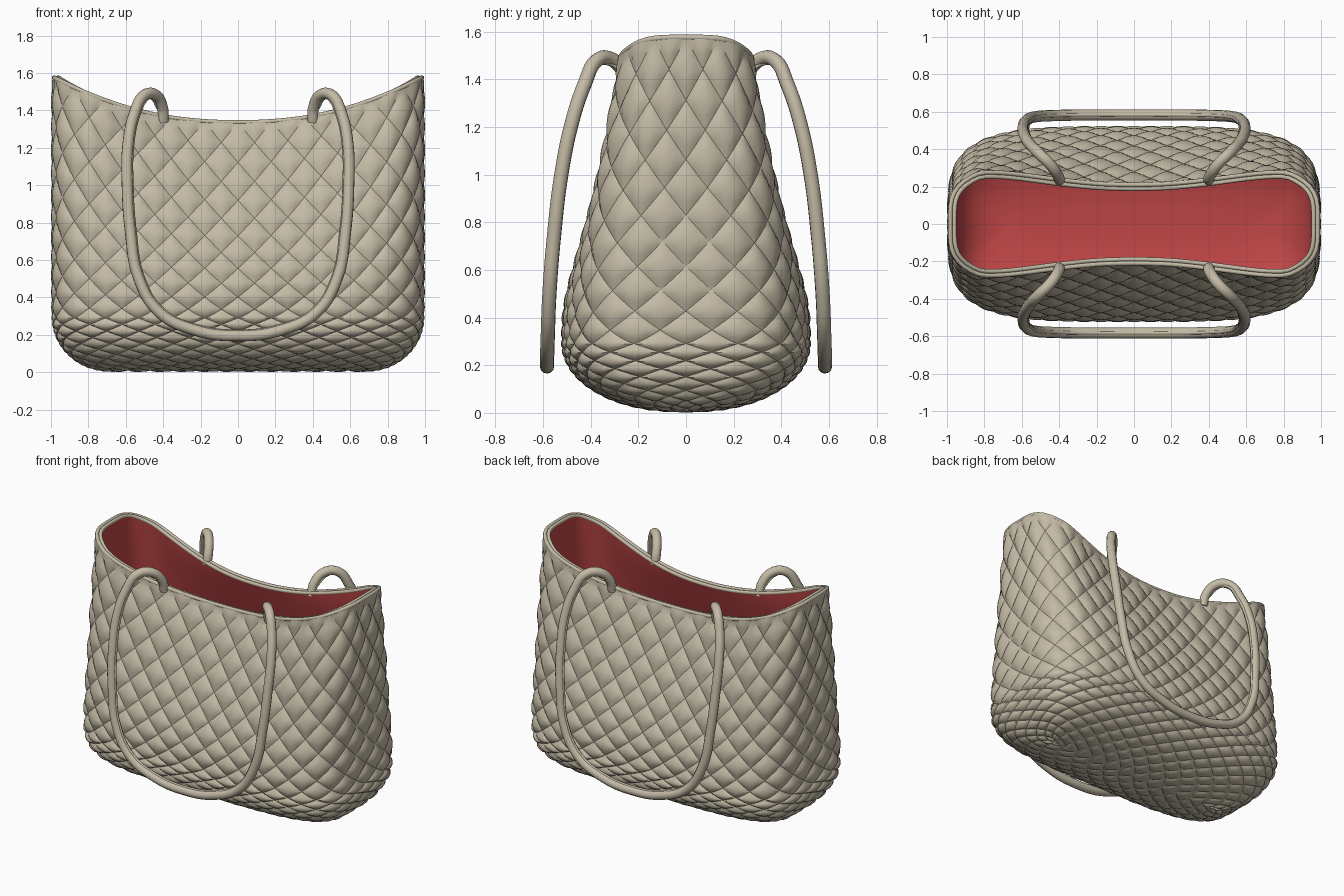
import bpy, bmesh, math
from mathutils import Vector

if "Cube" in bpy.data.objects:
    bpy.data.objects.remove(bpy.data.objects["Cube"])

N, BOT, WALL, K = 28, 6, 6, 8          # diamonds round, bottom rows, wall rows, samples per diamond
ZB = 0.29                              # height where the round base meets the walls


def material(name, rgb):
    m = bpy.data.materials.new(name)
    m.diffuse_color = (*rgb, 1)
    m.use_nodes = True
    m.node_tree.nodes["Principled BSDF"].inputs["Base Color"].default_value = m.diffuse_color
    return m


LEATHER = material("leather", (0.55, 0.495, 0.38))
RED = material("red_lining", (0.52, 0.06, 0.06))


# Evenly spaced points round a unit superellipse cross-section
def unit_section(count, n=4.0):
    raw, steps = [], 8000
    for i in range(steps + 1):
        a = 2 * math.pi * i / steps
        a -= math.sin(4 * a) / 4 + math.pi / 2      # denser samples at the flat middles
        c, s = math.cos(a), math.sin(a)
        raw.append((math.copysign(abs(c) ** (2 / n), c), math.copysign(abs(s) ** (2 / n), s)))
    length = [0]
    for p, q in zip(raw, raw[1:]):
        length.append(length[-1] + math.hypot(q[0] - p[0], 0.42 * (q[1] - p[1])))
    out, j = [], 0
    for i in range(count):
        want = length[-1] * i / count
        while length[j + 1] < want:
            j += 1
        f = (want - length[j]) / max(1e-9, length[j + 1] - length[j])
        out.append(tuple(p + (q - p) * f for p, q in zip(raw[j], raw[j + 1])))
    return out


# Half depth of the bag at a height: full near the base, tapering to the rim
def depth(z):
    d = z - 0.42
    return 0.513 - 0.178 * (d + math.sqrt(d * d + 0.02)) / 2


# Bag surface: v runs from the centre line of the base up to the rim
def surface(cx, cy, v):
    if v < BOT:
        ang = math.pi / 2 * v / BOT
        s = math.sin(ang) ** 0.88
        return Vector((cx * (0.66 + 0.32 * s), cy * depth(ZB) * s,
                       0.012 + (ZB - 0.012) * (1 - math.cos(ang))))
    rim = 1.335 + 0.24 * abs(cx) ** 2.2
    z = ZB + (rim - ZB) * ((v - BOT) / WALL) ** 1.25
    pinch = 0.41 * min(1, max(0, z - 0.42) / 0.92) ** 1.5 * max(0, 1 - (cx / 0.84) ** 2)
    return Vector((0.98 * cx, cy * depth(z) * (1 - pinch), z))


def shell(name, k, offset, mat, flip=False):
    nu, nv = N * k, (BOT + WALL) * k
    sec = unit_section(nu)
    bm = bmesh.new()
    rows = [[bm.verts.new(surface(cx, cy, j / k)) for cx, cy in sec] for j in range(nv + 1)]
    for j in range(nv):
        for i in range(nu):
            a, b = rows[j][i], rows[j][(i + 1) % nu]
            c, d = rows[j + 1][(i + 1) % nu], rows[j + 1][i]
            # split quads along the diagonal stitch lines
            if (i - j) % k == 0:
                tris = ((a, b, c), (a, c, d))
            elif (i + j + 1) % k == 0:
                tris = ((a, b, d), (b, c, d))
            else:
                tris = ((a, b, c, d),)
            for t in tris:
                bm.faces.new(t)
    bm.normal_update()
    moves = []
    for j, row in enumerate(rows):
        for i, vert in enumerate(row):
            moves.append((vert, vert.normal * offset(i / k, j / k)))
    for vert, m in moves:
        vert.co += m
    rim = [v.co.copy() for v in rows[-1]]
    bmesh.ops.remove_doubles(bm, verts=bm.verts, dist=0.0005)
    if flip:
        bmesh.ops.reverse_faces(bm, faces=bm.faces)
    me = bpy.data.meshes.new(name)
    bm.to_mesh(me)
    bm.free()
    me.materials.append(mat)
    ob = bpy.data.objects.new(name, me)
    bpy.context.collection.objects.link(ob)
    bpy.ops.object.select_all(action='DESELECT')
    ob.select_set(True)
    bpy.context.view_layer.objects.active = ob
    bpy.ops.object.shade_smooth_by_angle(angle=math.radians(35))
    return rim


# Padded diamond height between the stitch lines, evened out along the rim
def quilt(n, v):
    amp = 0.011 + 0.009 * min(1, max(0, (v - 3) / (BOT - 2)))
    puff = amp * abs(math.sin(math.pi * (n + v)) * math.sin(math.pi * (n - v))) ** 0.5
    f = min(1, (BOT + WALL - v) / 0.25)
    return puff * f + 0.012 * (1 - f)


def tube(name, pts, radius, mat, cyclic=False):
    cu = bpy.data.curves.new(name, 'CURVE')
    cu.dimensions = '3D'
    cu.bevel_depth, cu.bevel_resolution, cu.resolution_u = radius, 4, 8
    cu.use_fill_caps = True
    sp = cu.splines.new('POLY' if cyclic else 'BEZIER')
    if cyclic:
        sp.points.add(len(pts) - 1)
        for p, co in zip(sp.points, pts):
            p.co = (*co, 1)
        sp.use_cyclic_u = True
    else:
        sp.bezier_points.add(len(pts) - 1)
        for p, co in zip(sp.bezier_points, pts):
            p.co = co
            p.handle_left_type = p.handle_right_type = 'AUTO'
    cu.materials.append(mat)
    ob = bpy.data.objects.new(name, cu)
    bpy.context.collection.objects.link(ob)
    bpy.ops.object.select_all(action='DESELECT')
    ob.select_set(True)
    bpy.context.view_layer.objects.active = ob
    bpy.ops.object.convert(target='MESH')
    bpy.ops.object.shade_smooth_by_angle(angle=math.radians(50))


# Quilted outside, red inside and double piping round the rim
outer = shell("quilted_body", K, quilt, LEATHER)
inner = shell("lining", 4, lambda n, v: -0.03, RED, True)
tube("rim_piping", [o.lerp(i, 0.22) for o, i in zip(outer[::2], inner)], 0.012, LEATHER, True)
tube("rim_binding", [o.lerp(i, 0.75) for o, i in zip(outer[::2], inner)], 0.012, LEATHER, True)

# Hanging loop handles, each with a seam cord on the inner edge
HALF = [(0.40, 0.23, 1.34), (0.405, 0.255, 1.42), (0.445, 0.315, 1.485), (0.505, 0.375, 1.478),
        (0.555, 0.425, 1.38), (0.588, 0.478, 1.22), (0.592, 0.523, 1.0), (0.575, 0.553, 0.75),
        (0.53, 0.573, 0.5), (0.42, 0.58, 0.32), (0.23, 0.583, 0.225)]
for side, sy in (("front", -1), ("back", 1)):
    right = [Vector((x, sy * y, z)) for x, y, z in HALF]
    path = right + [Vector((0, sy * 0.583, 0.195))] + [Vector((-p.x, p.y, p.z)) for p in reversed(right)]
    seam = []
    for i in range(1, len(path) - 1):
        n = Vector((0, 1, 0)).cross(path[i + 1] - path[i - 1]).normalized()
        seam.append(path[i] + n * 0.025)
    tube(side + "_handle", path, 0.03, LEATHER)
    tube(side + "_handle_seam", seam, 0.009, LEATHER)
